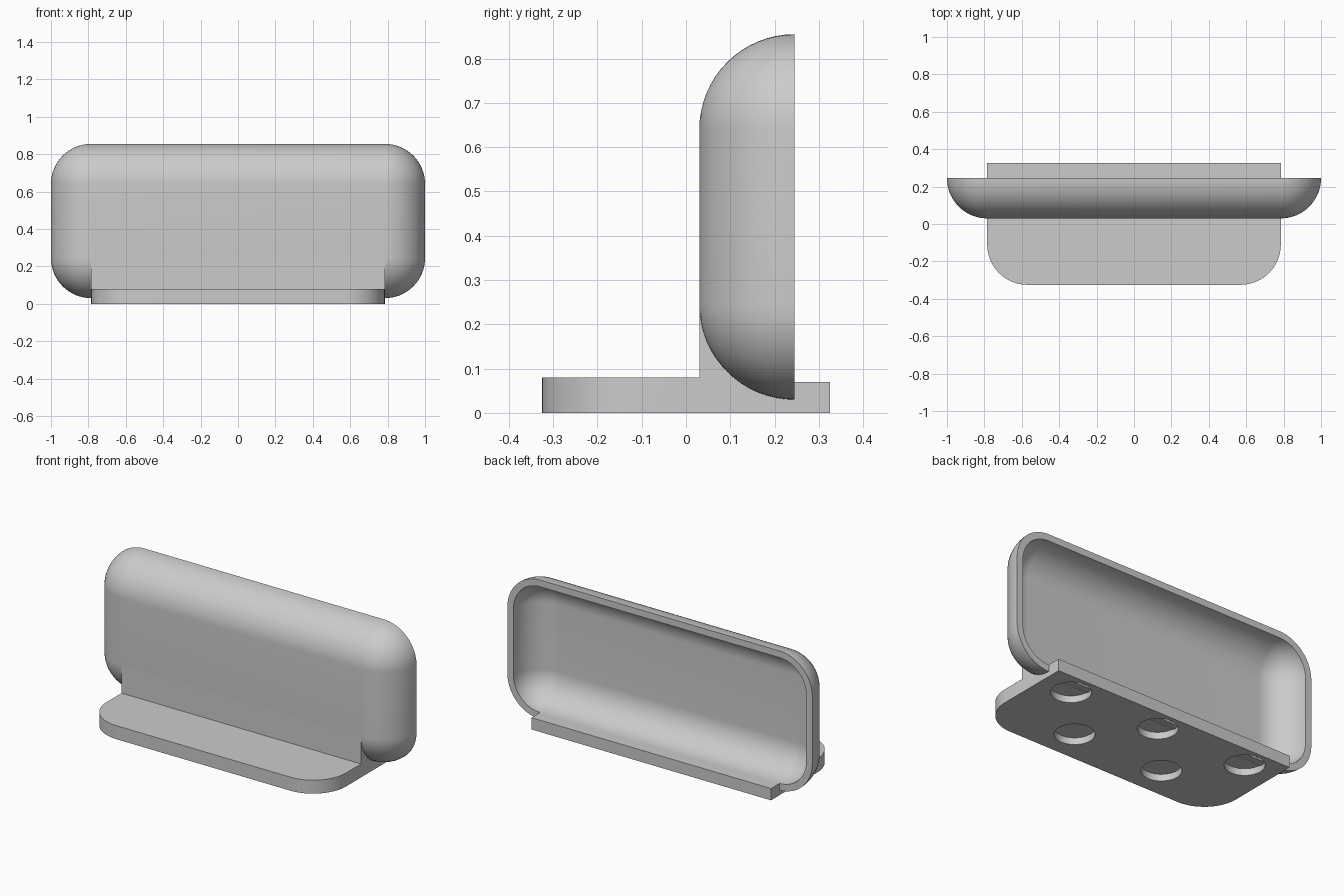
import bpy, bmesh, math

cube = bpy.data.objects.get("Cube")
if cube:
    bpy.data.objects.remove(cube, do_unlink=True)

grey = bpy.data.materials.new("light_grey")
grey.use_nodes = True
grey.diffuse_color = (0.6, 0.6, 0.6, 1)
grey.node_tree.nodes["Principled BSDF"].inputs["Base Color"].default_value = (0.6, 0.6, 0.6, 1)

FLAT = 0.785           # half width of the flat front and of the base
R, WALL = 0.215, 0.04  # corner radius and shell thickness
RIM_Y, LOW_Z, HIGH_Z = 0.245, 0.245, 0.64
BASE_Y = 0.325
STEPS = 16


def make_object(name, bm):
    bmesh.ops.remove_doubles(bm, verts=bm.verts, dist=1e-5)
    bmesh.ops.recalc_face_normals(bm, faces=bm.faces)
    mesh = bpy.data.meshes.new(name)
    bm.to_mesh(mesh)
    bm.free()
    mesh.materials.append(grey)
    obj = bpy.data.objects.new(name, mesh)
    bpy.context.collection.objects.link(obj)
    return obj


def smooth(obj):
    bpy.ops.object.select_all(action='DESELECT')
    obj.select_set(True)
    bpy.context.view_layer.objects.active = obj
    bpy.ops.object.shade_smooth_by_angle(angle=math.radians(30))


def arc(cx, cy, r, start, end):
    angles = [math.radians(start + (end - start) * i / STEPS) for i in range(STEPS + 1)]
    return [(cx + r * math.cos(a), cy + r * math.sin(a)) for a in angles]


def prism(name, points, place, offset):
    bm = bmesh.new()
    face = bm.faces.new([bm.verts.new(place(*p)) for p in points])
    new = bmesh.ops.extrude_face_region(bm, geom=[face])["geom"]
    bmesh.ops.translate(bm, vec=offset, verts=[v for v in new if isinstance(v, bmesh.types.BMVert)])
    return make_object(name, bm)


def boolean(obj, tool, operation):
    tool.hide_render = True
    tool.hide_set(True)
    mod = obj.modifiers.new(operation.title(), 'BOOLEAN')
    mod.operation, mod.object, mod.solver = operation, tool, 'EXACT'
    bpy.context.view_layer.objects.active = obj
    bpy.ops.object.modifier_apply(modifier=mod.name)
    bpy.data.objects.remove(tool, do_unlink=True)


# Hollow shell: rounded rectangles lofted from the front, round the rim, into the cavity
def shell_ring(r, y):
    corners = [(FLAT, HIGH_Z, 0), (-FLAT, HIGH_Z, 90), (-FLAT, LOW_Z, 180), (FLAT, LOW_Z, 270)]
    return [(x, y, z) for cx, cz, a in corners for x, z in arc(cx, cz, r, a, a + 90)]


bm = bmesh.new()
profile = arc(0, RIM_Y, R, -90, 0) + arc(0, RIM_Y, R - WALL, 0, -90)
rings = [[bm.verts.new(p) for p in shell_ring(max(r, 0), y)] for r, y in profile]
for a, b in zip(rings, rings[1:]):
    for i in range(len(a)):
        j = (i + 1) % len(a)
        bm.faces.new((a[i], a[j], b[j], b[i]))
for ring in (rings[0], rings[-1]):
    bm.faces.new(ring[STEPS // 2::STEPS + 1])
smooth(make_object("shell", bm))

# Base: side profile with a cradle that follows the shell underneath
side = [(-BASE_Y, 0), (BASE_Y, 0), (BASE_Y, 0.07), (RIM_Y, 0.07)]
side += arc(RIM_Y, LOW_Z, R - WALL / 2, 270, 180) + [(0.03, LOW_Z), (0.03, 0.08), (-BASE_Y, 0.08)]
base = prism("base", side, lambda y, z: (-FLAT, y, z), (2 * FLAT, 0, 0))

# Rounded front corners of the base
plan = [(FLAT, 0.5), (-FLAT, 0.5)]
plan += arc(R - FLAT, R - BASE_Y, R, 180, 270) + arc(FLAT - R, R - BASE_Y, R, 270, 360)
boolean(base, prism("corner_cutter", plan, lambda x, y: (x, y, -0.1), (0, 0, 1)), 'INTERSECT')

# Blind round recesses under the base
for x, y in [(-0.59, 0.193), (0, 0.193), (0.59, 0.193), (-0.295, -0.13), (0.295, -0.13)]:
    circle = arc(x, y, 0.107, 0, 180)[:-1] + arc(x, y, 0.107, 180, 360)[:-1]
    boolean(base, prism("recess_cutter", circle, lambda u, v: (u, v, -0.04), (0, 0, 0.08)), 'DIFFERENCE')
smooth(base)
